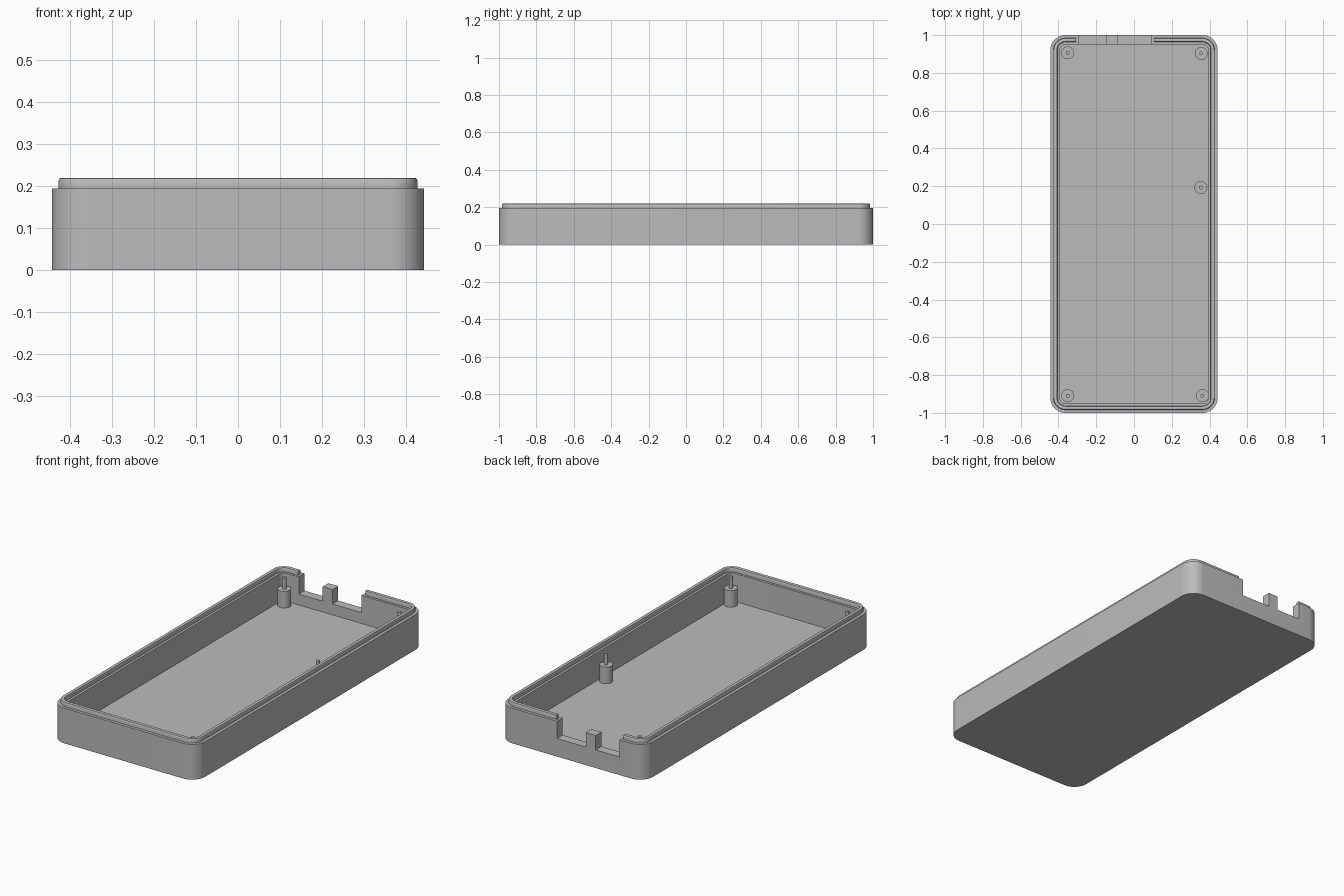
import bpy, bmesh, math

if "Cube" in bpy.data.objects:
    bpy.data.objects.remove(bpy.data.objects["Cube"])

HX, HY, RAD = 0.443, 1.0, 0.08     # outer half sizes and corner radius
RIM, FLOOR = 0.195, 0.04           # wall top and inner floor heights

grey = bpy.data.materials.new("light_grey_plastic")
grey.diffuse_color = (0.5, 0.5, 0.5, 1)
grey.use_nodes = True
grey.node_tree.nodes["Principled BSDF"].inputs["Base Color"].default_value = grey.diffuse_color


def make_object(name, bm):
    bmesh.ops.recalc_face_normals(bm, faces=bm.faces)
    me = bpy.data.meshes.new(name)
    bm.to_mesh(me)
    bm.free()
    me.materials.append(grey)
    ob = bpy.data.objects.new(name, me)
    bpy.context.collection.objects.link(ob)
    return ob


def box(name, x0, x1, y0, y1, z0, z1):
    bm = bmesh.new()
    bmesh.ops.create_cube(bm, size=1)
    for v in bm.verts:
        v.co = ((x0 + x1) / 2 + v.co.x * (x1 - x0),
                (y0 + y1) / 2 + v.co.y * (y1 - y0),
                (z0 + z1) / 2 + v.co.z * (z1 - z0))
    return make_object(name, bm)


def rounded_ring(bm, inset, z, steps=10):
    r = RAD - inset
    ring = []
    for q, (sx, sy) in enumerate([(1, 1), (-1, 1), (-1, -1), (1, -1)]):
        for i in range(steps + 1):
            a = math.pi / 2 * (q + i / steps)
            ring.append(bm.verts.new((sx * (HX - RAD) + r * math.cos(a),
                                      sy * (HY - RAD) + r * math.sin(a), z)))
    return ring


def smooth(ob):
    bpy.ops.object.select_all(action='DESELECT')
    ob.select_set(True)
    bpy.context.view_layer.objects.active = ob
    bpy.ops.object.shade_smooth_by_angle(angle=math.radians(30))


# Tray: wall section (inset, height) swept round the rounded rectangle
section = [(0, 0), (0, RIM), (0.016, RIM), (0.016, 0.214), (0.018, 0.218),
           (0.022, 0.22), (0.031, 0.22), (0.035, 0.218), (0.037, 0.214),
           (0.037, RIM), (0.05, RIM), (0.05, FLOOR)]
bm = bmesh.new()
rings = [rounded_ring(bm, i, z) for i, z in section]
for a, b in zip(rings, rings[1:]):
    for k in range(len(a)):
        n = (k + 1) % len(a)
        bm.faces.new((a[k], a[n], b[n], b[k]))
bm.faces.new(rings[0])
bm.faces.new(rings[-1])
tray = make_object("case_tray", bm)

# Port opening in the back wall, and a slightly wider gap in the lip
cutters = [box("port_cutter", -0.293, 0.09, 0.93, 1.1, 0.10, 0.4),
           box("lip_cutter", -0.306, 0.105, 0.93, 1.1, RIM + 0.0002, 0.4)]
for c in cutters:
    c.hide_render = True
    m = tray.modifiers.new(c.name, 'BOOLEAN')
    m.operation, m.solver, m.object = 'DIFFERENCE', 'EXACT', c
dg = bpy.context.evaluated_depsgraph_get()
cut_mesh = bpy.data.meshes.new_from_object(tray.evaluated_get(dg))
tray.modifiers.clear()
tray.data = cut_mesh
for c in cutters:
    bpy.data.objects.remove(c)
smooth(tray)

# Divider post between the two ports
box("port_divider", -0.147, -0.087, 0.95, HY, 0.095, 0.18)

# Standoffs with locating pins: stepped round profile (radius, height)
profile = [(0.034, FLOOR - 0.005), (0.034, 0.132), (0.010, 0.132), (0.010, 0.195)]
spots = [(-0.351, 0.906), (0.356, 0.903), (0.354, 0.193),
         (-0.351, -0.909), (0.362, -0.909)]
for n, (x, y) in enumerate(spots, 1):
    bm = bmesh.new()
    rings = [[bm.verts.new((x + r * math.cos(k * math.tau / 32),
                            y + r * math.sin(k * math.tau / 32), z))
              for k in range(32)] for r, z in profile]
    for a, b in zip(rings, rings[1:]):
        for k in range(32):
            j = (k + 1) % 32
            bm.faces.new((a[k], a[j], b[j], b[k]))
    bm.faces.new(rings[0])
    bm.faces.new(rings[-1])
    smooth(make_object(f"standoff_{n}", bm))
